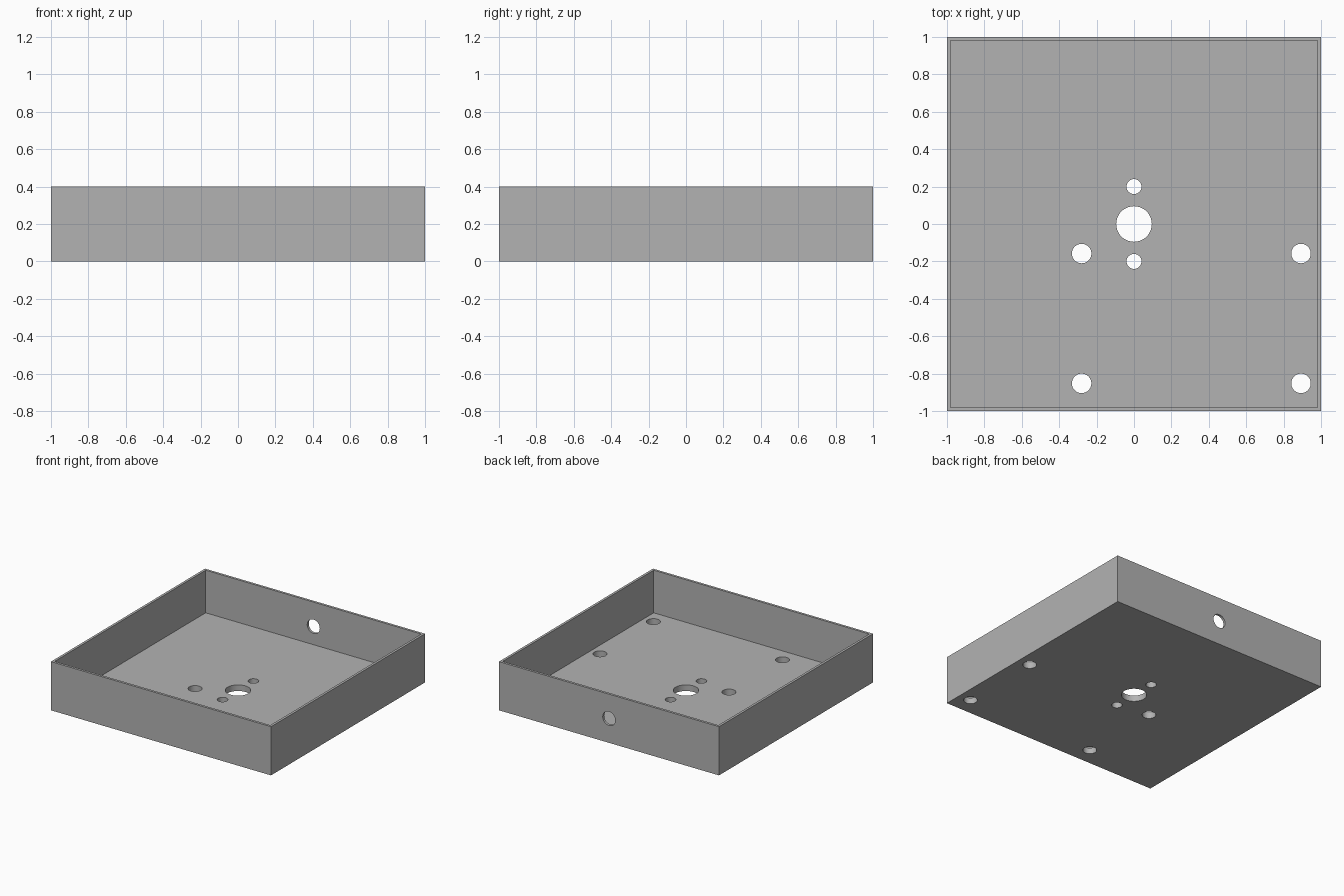
import bpy
import math

if "Cube" in bpy.data.objects:
    bpy.data.objects.remove(bpy.data.objects["Cube"], do_unlink=True)

HEIGHT = 0.4
WALL = 0.02
FLOOR = 0.05

grey = bpy.data.materials.new("plain grey")
grey.use_nodes = True
colour = (0.45, 0.45, 0.45, 1)
grey.diffuse_color = colour
grey.node_tree.nodes["Principled BSDF"].inputs["Base Color"].default_value = colour


def box(name, width, bottom, top):
    """Square box centred on the z axis."""
    bpy.ops.mesh.primitive_cube_add(size=1, location=(0, 0, (bottom + top) / 2))
    obj = bpy.context.object
    obj.name = name
    obj.scale = (width, width, top - bottom)
    bpy.ops.object.transform_apply(location=True, rotation=True, scale=True)
    obj.data.materials.append(grey)
    return obj


def drill(name, radius, location, rotation=(0, 0, 0)):
    """Round cutter for one hole."""
    bpy.ops.mesh.primitive_cylinder_add(vertices=64, radius=radius, depth=0.2,
                                        location=location, rotation=rotation)
    obj = bpy.context.object
    obj.name = name
    obj.data.materials.append(grey)
    return obj


def cut(target, cutter):
    """Subtract the cutter, then discard it."""
    cutter.hide_render = True
    mod = target.modifiers.new("cut", "BOOLEAN")
    mod.operation = "DIFFERENCE"
    mod.solver = "EXACT"
    mod.object = cutter
    bpy.context.view_layer.objects.active = target
    bpy.ops.object.modifier_apply(modifier=mod.name)
    bpy.data.objects.remove(cutter, do_unlink=True)


# Open tray
tray = box("open_tray", 2, 0, HEIGHT)
cut(tray, box("cavity_cutter", 2 - 2 * WALL, FLOOR, HEIGHT + 0.2))

# Central hole with a small screw hole on each side
cut(tray, drill("centre_cutter", 0.095, (0, 0, 0)))
for y in (-0.2, 0.2):
    cut(tray, drill("screw_cutter", 0.04, (0, y, 0)))

# Four mounting holes in a rectangle
for x in (-0.28, 0.893):
    for y in (-0.158, -0.852):
        cut(tray, drill("mount_cutter", 0.052, (x, y, 0)))

# Cable hole through the back wall
cut(tray, drill("cable_cutter", 0.057, (0, 1, HEIGHT / 2), (math.pi / 2, 0, 0)))

# Smooth hole walls, sharp edges elsewhere
bpy.ops.object.select_all(action="DESELECT")
tray.select_set(True)
bpy.context.view_layer.objects.active = tray
bpy.ops.object.shade_smooth_by_angle(angle=math.radians(30))
